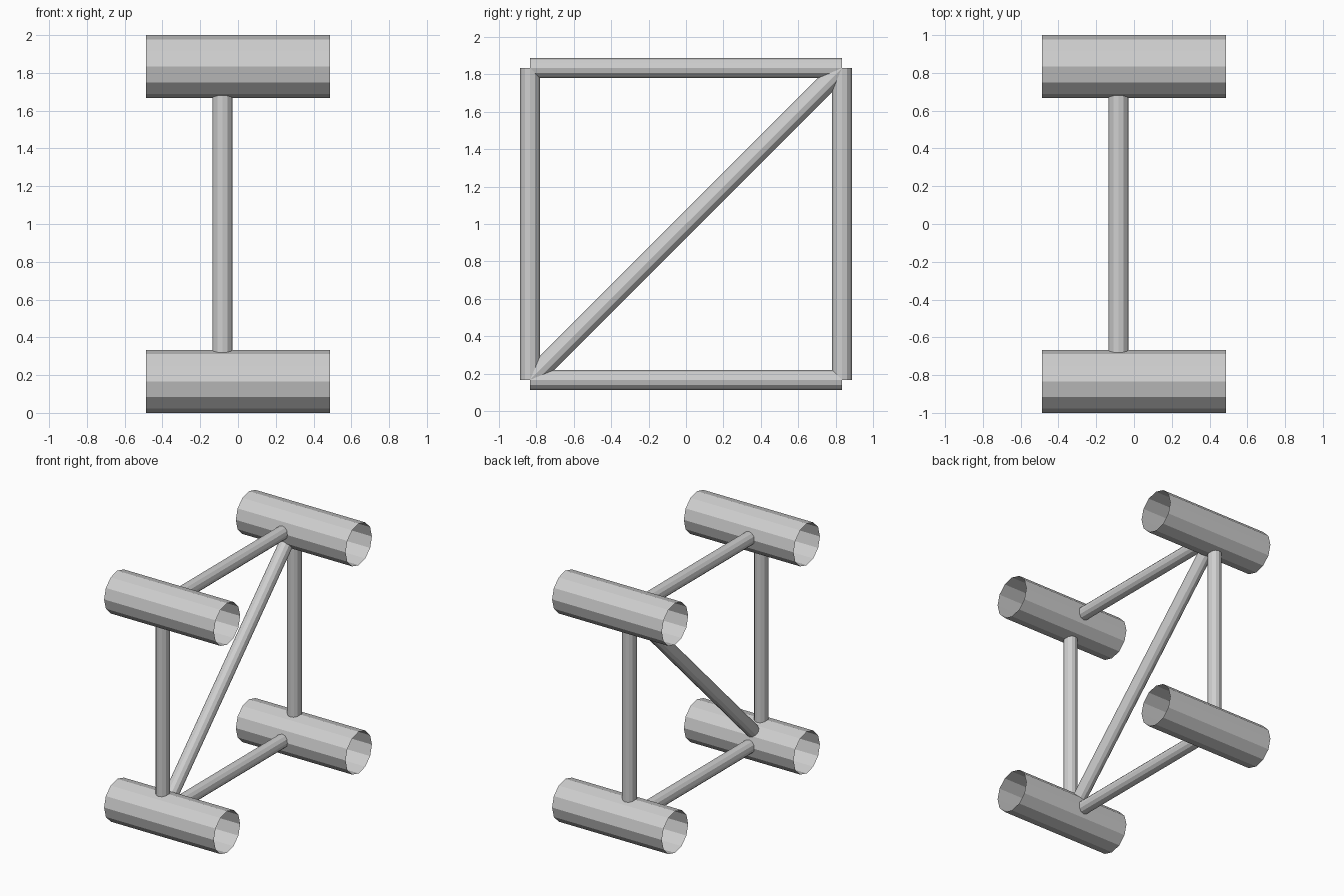
import bpy
from mathutils import Vector

cube = bpy.data.objects.get("Cube")
if cube:
    bpy.data.objects.remove(cube, do_unlink=True)

SIDES = 12
TUBE_R = 0.1667
ROD_R = 0.053
HALF_LEN = 0.486
ROD_X = -0.083
OFF = 0.8333          # tube centre distance from the middle of the frame

gray = bpy.data.materials.new("light gray")
gray.use_nodes = True
gray.diffuse_color = (0.62, 0.62, 0.62, 1)
gray.node_tree.nodes["Principled BSDF"].inputs["Base Color"].default_value = gray.diffuse_color


def open_tube(name, start, end, radius):
    """Flat-sided tube without end caps, running from start to end."""
    start, end = Vector(start), Vector(end)
    axis = end - start
    bpy.ops.mesh.primitive_cylinder_add(
        vertices=SIDES, radius=radius, depth=axis.length, end_fill_type='NOTHING',
        location=(start + end) / 2, rotation=axis.to_track_quat('Z', 'Y').to_euler())
    obj = bpy.context.object
    obj.name = name
    obj.data.materials.append(gray)
    return obj


def corner(side, level, x=ROD_X):
    return (x, side * OFF, 1 + level * OFF)


sides = {"front": -1, "back": 1}
levels = {"lower": -1, "upper": 1}

# Four wide open tubes at the corners of the frame
for s_name, s in sides.items():
    for l_name, l in levels.items():
        open_tube(f"{s_name}_{l_name}_tube", corner(s, l, -HALF_LEN), corner(s, l, HALF_LEN), TUBE_R)

# Upright rods
for s_name, s in sides.items():
    open_tube(f"{s_name}_upright_rod", corner(s, -1), corner(s, 1), ROD_R)

# Horizontal rods
for l_name, l in levels.items():
    open_tube(f"{l_name}_cross_rod", corner(-1, l), corner(1, l), ROD_R)

# Diagonal brace from lower front to upper back
open_tube("diagonal_brace", corner(-1, -1), corner(1, 1), ROD_R)
